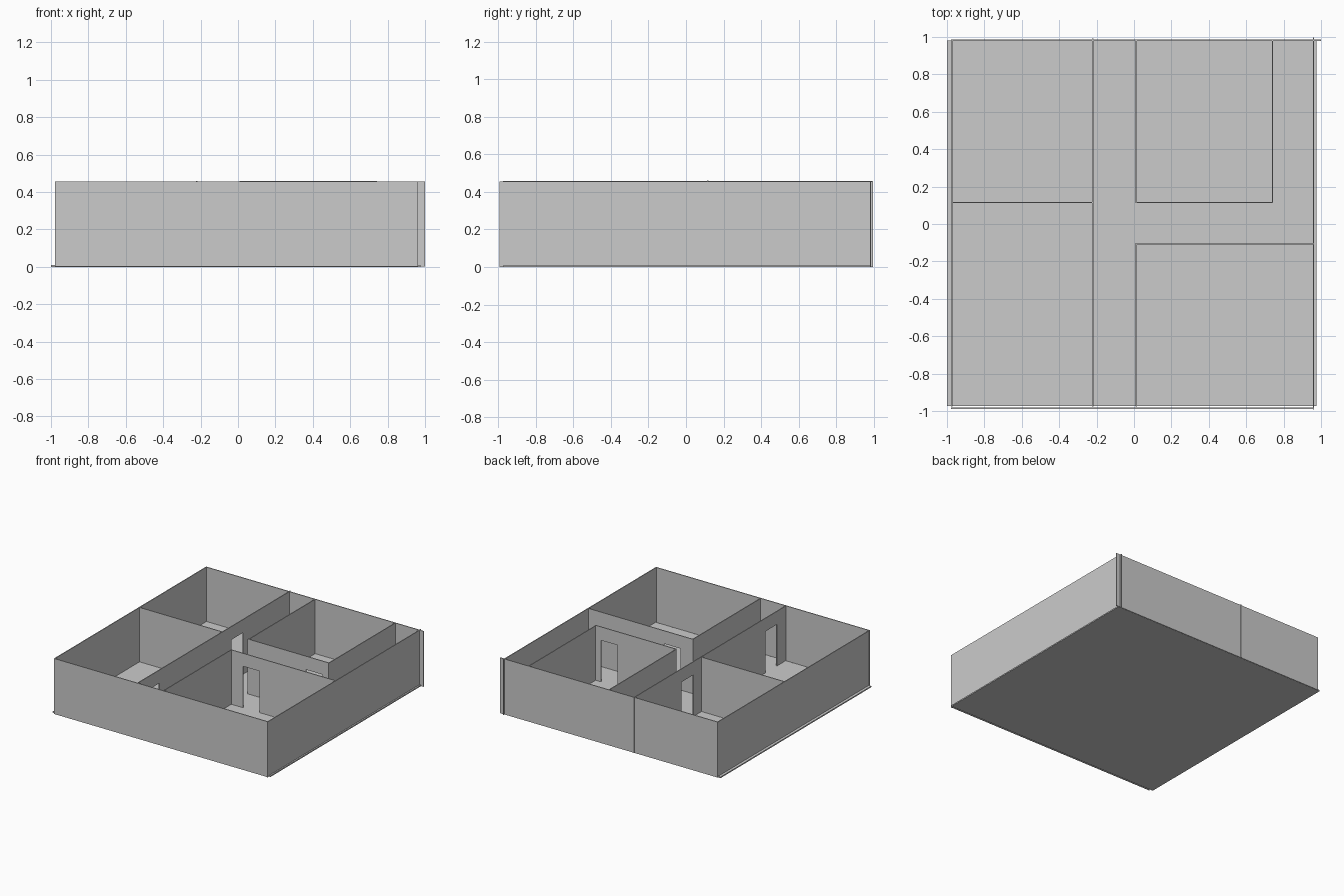
import bpy, bmesh

if "Cube" in bpy.data.objects:
    bpy.data.objects.remove(bpy.data.objects["Cube"])

TH = 0.007      # wall thickness
TOP = 0.456     # wall top
DOOR = 0.35     # door head height


def new_object(name, bm):
    bmesh.ops.recalc_face_normals(bm, faces=bm.faces)
    mesh = bpy.data.meshes.new(name)
    bm.to_mesh(mesh)
    bm.free()
    obj = bpy.data.objects.new(name, mesh)
    bpy.context.collection.objects.link(obj)
    return obj


def wall(name, axis, pos, start, end, doors=(), top=TOP, base=0.001):
    """Upright wall along an axis: side outline with door notches, extruded."""
    outline = [(start, top), (start, base)]
    for a, b in doors:
        outline += [(a, base), (a, DOOR), (b, DOOR), (b, base)]
    outline += [(end, base), (end, top)]
    low = pos - TH / 2
    bm = bmesh.new()
    if axis == 'X':
        pts, push = [(s, low, z) for s, z in outline], (0, TH, 0)
    else:
        pts, push = [(low, s, z) for s, z in outline], (TH, 0, 0)
    face = bm.faces.new([bm.verts.new(p) for p in pts])
    ext = bmesh.ops.extrude_face_region(bm, geom=[face])
    verts = [v for v in ext['geom'] if isinstance(v, bmesh.types.BMVert)]
    bmesh.ops.translate(bm, verts=verts, vec=push)
    return new_object(name, bm)


# Floor slab
bm = bmesh.new()
bmesh.ops.create_cube(bm, size=1)
for v in bm.verts:
    v.co = (-1 if v.co.x < 0 else 0.975,
            -0.973 if v.co.y < 0 else 0.98,
            0 if v.co.z < 0 else 0.01)
new_object("floor", bm)

# Outer walls
wall("front_wall", 'X', -0.985, -0.978, 0.963)
wall("back_wall", 'X', 0.982, -0.978, 1.0)
wall("left_wall", 'Y', -0.975, -0.975, 0.982)
wall("right_wall", 'Y', 0.96, -0.992, 0.997)

# Left side rooms
wall("corridor_wall", 'Y', -0.22, -0.975, 0.992,
     doors=[(-0.86, -0.71), (0.225, 0.375)], top=0.458)
wall("left_partition", 'X', 0.115, -0.975, -0.22)

# Back right room
wall("back_room_side", 'Y', 0.012, 0.112, 0.982)
wall("back_room_front", 'X', 0.115, 0.009, 0.743,
     doors=[(0.54, 0.69)], top=0.46)
wall("back_room_end", 'Y', 0.74, 0.112, 0.982)

# Front right room
wall("front_room_side", 'Y', 0.012, -0.975, -0.102)
wall("front_room_back", 'X', -0.105, 0.009, 0.96,
     doors=[(0.12, 0.27)], base=0.0)
